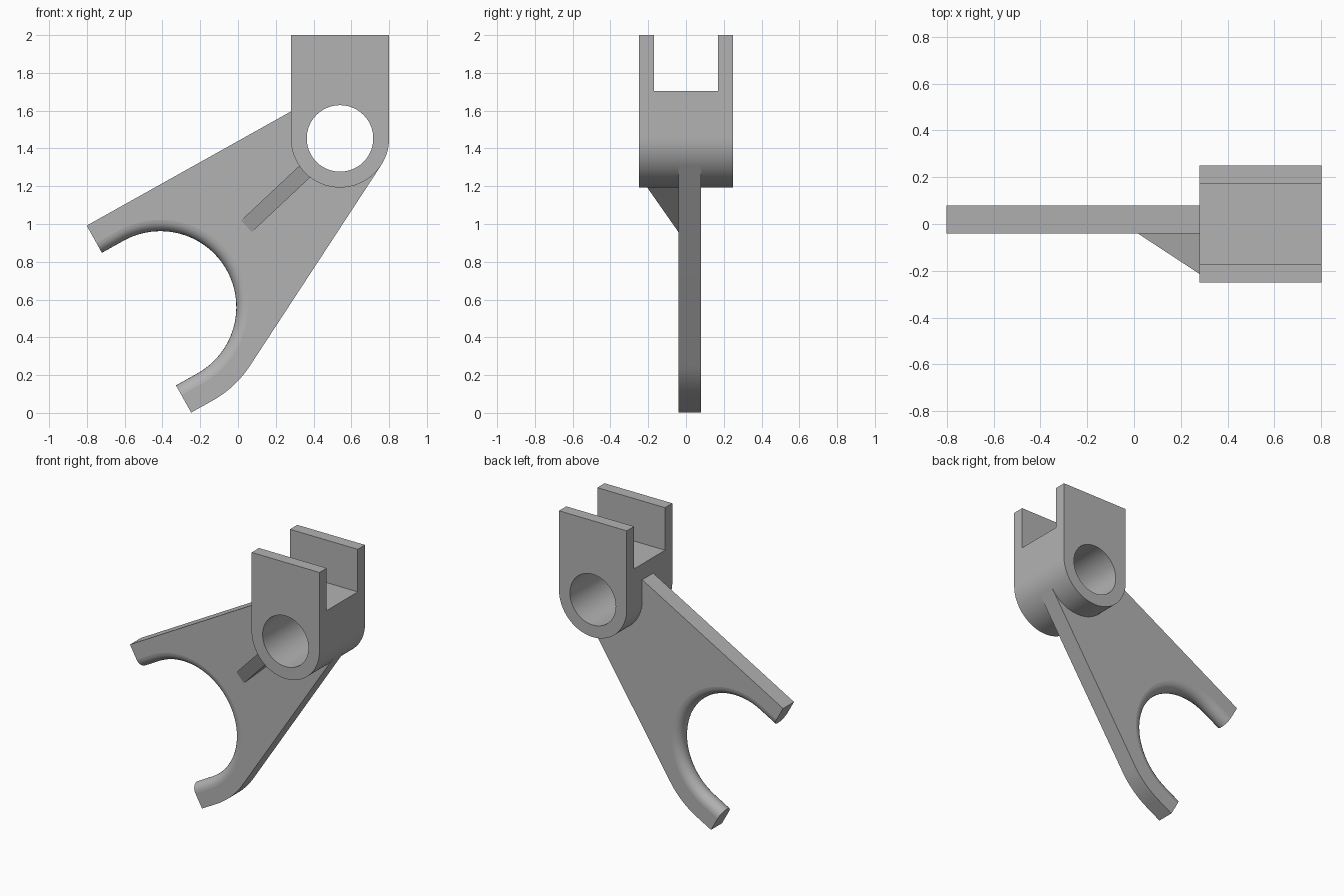
import bpy, bmesh, math
from math import radians, sin, cos
from mathutils import Vector

if "Cube" in bpy.data.objects:
    bpy.data.objects.remove(bpy.data.objects["Cube"])

steel = bpy.data.materials.new("plain grey")
steel.use_nodes = True
GREY = (0.45, 0.45, 0.45, 1)
steel.diffuse_color = GREY
steel.node_tree.nodes["Principled BSDF"].inputs["Base Color"].default_value = GREY

FORK = Vector((-0.411, 0.56))   # fork throat centre (x, z)
HUB = Vector((0.54, 1.453))     # bore centre (x, z)
HUB_R, BORE_R = 0.26, 0.176
THROAT_R, OUTER_R, PRONG = 0.402, 0.567, 0.13
TILT = 29.2
Y0, Y1 = -0.04, 0.08            # plate faces


def polar(angle, r=1.0):
    return Vector((cos(radians(angle)), sin(radians(angle)))) * r


def arc(centre, r, a, b, n):
    return [centre + polar(a + (b - a) * i / n, r) for i in range(n + 1)]


def loft(name, layers):
    """Skin a stack of (y, outline) layers and cap both ends."""
    bm = bmesh.new()
    rings = [[bm.verts.new((p.x, y, p.y)) for p in pts] for y, pts in layers]
    for a, b in zip(rings, rings[1:]):
        for i in range(len(a)):
            j = (i + 1) % len(a)
            bm.faces.new((a[i], a[j], b[j], b[i]))
    bm.faces.new(rings[0])
    bm.faces.new(rings[-1])
    bmesh.ops.recalc_face_normals(bm, faces=bm.faces)
    mesh = bpy.data.meshes.new(name)
    bm.to_mesh(mesh)
    bm.free()
    ob = bpy.data.objects.new(name, mesh)
    bpy.context.collection.objects.link(ob)
    mesh.materials.append(steel)
    return ob


def activate(ob):
    bpy.ops.object.select_all(action='DESELECT')
    ob.select_set(True)
    bpy.context.view_layer.objects.active = ob


def cut(ob, cutter):
    cutter.hide_render = True
    mod = ob.modifiers.new("cut", 'BOOLEAN')
    mod.operation, mod.solver, mod.object = 'DIFFERENCE', 'EXACT', cutter
    activate(ob)
    bpy.ops.object.modifier_apply(modifier=mod.name)
    bpy.data.objects.remove(cutter)


def finish(ob):
    """Smooth the curved strips, keep the broad faces flat."""
    activate(ob)
    bpy.ops.object.shade_smooth_by_angle(angle=radians(30))
    for f in ob.data.polygons:
        if f.area > 0.05:
            f.use_smooth = False


# Clevis hub: round-bottomed block, bored through, slotted at the top
outline = arc(HUB, HUB_R, 180, 360, 48)
outline += [Vector((HUB.x + HUB_R, 2)), Vector((HUB.x - HUB_R, 2))]
hub = loft("clevis_hub", [(-0.25, outline), (0.25, outline)])
bore = arc(HUB, BORE_R, 0, 355, 71)
cut(hub, loft("bore_cutter", [(-0.4, bore), (0.4, bore)]))
slot = [Vector(p) for p in ((0.1, 1.705), (1, 1.705), (1, 2.2), (0.1, 2.2))]
cut(hub, loft("slot_cutter", [(-0.17, slot), (0.17, slot)]))
finish(hub)

# Fork plate: tapers from the hub, with a rounded throat edge
axis = HUB - FORK
axis_angle = math.degrees(math.atan2(axis.y, axis.x))
tangent = axis_angle - math.degrees(math.acos((OUTER_R - HUB_R) / axis.length))
back = -polar(TILT, PRONG)
up, down = TILT + 90, TILT - 90


def plate_outline(r):
    throat = arc(FORK, r, up, down, 48)
    tip = FORK + polar(up, OUTER_R) + back
    pts = [throat[0] + back] + throat + [throat[-1] + back]
    pts += [FORK + polar(down, OUTER_R) + back]
    pts += arc(FORK, OUTER_R, down, tangent, 12)
    pts += [HUB + polar(tangent, HUB_R)]
    pts += arc(HUB, 0.22, tangent, -180, 24)      # buried in the hub wall
    pts += [tip + polar(TILT, (0.32 - tip.x) / cos(radians(TILT))), tip]
    return pts


half, mid = (Y1 - Y0) / 2, (Y0 + Y1) / 2
layers = []
for k in range(13):
    t = radians(-90 + 15 * k)
    layers.append((mid + half * sin(t), plate_outline(THROAT_R + half * (1 - cos(t)))))
finish(loft("fork_plate", layers))

# Triangular rib bracing the plate against the hub
d = axis.normalized()
side = Vector((-d.y, d.x)) * 0.042
start, end = FORK + d * 0.625, FORK + d * (axis.length - HUB_R + 0.015)
bm = bmesh.new()
ends = []
for s in (side, -side):
    ends.append([bm.verts.new((p.x, y, p.y)) for p, y in
                 ((start + s, Y0), (start + s, Y0 + 0.02), (end + s, Y0 + 0.02), (end + s, -0.248))])
for ring in ends:
    bm.faces.new(ring)
for i in range(4):
    j = (i + 1) % 4
    bm.faces.new((ends[0][i], ends[0][j], ends[1][j], ends[1][i]))
bmesh.ops.recalc_face_normals(bm, faces=bm.faces)
mesh = bpy.data.meshes.new("brace_rib")
bm.to_mesh(mesh)
bm.free()
mesh.materials.append(steel)
rib = bpy.data.objects.new("brace_rib", mesh)
bpy.context.collection.objects.link(rib)
